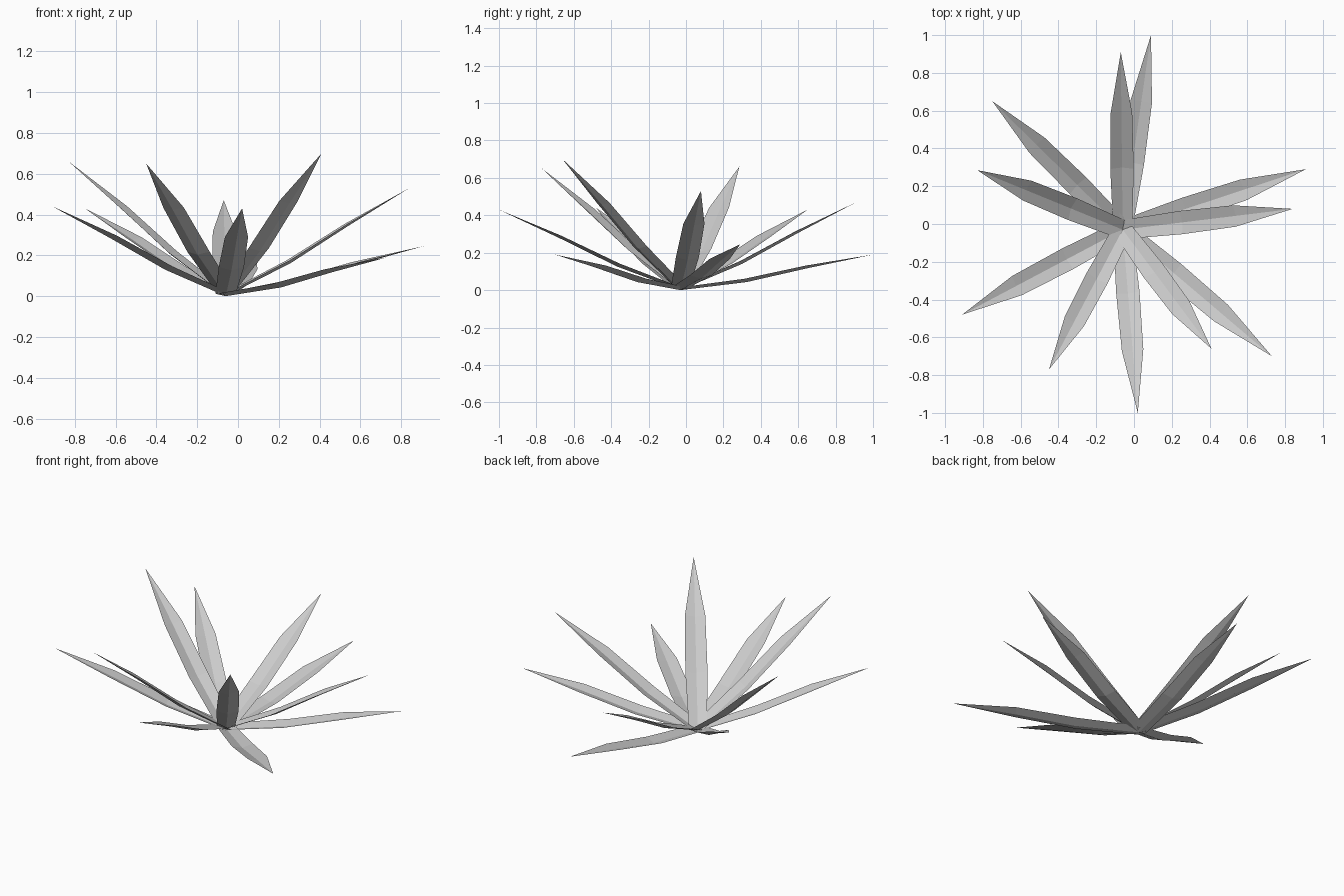
import bpy
from mathutils import Vector

if "Cube" in bpy.data.objects:
    bpy.data.objects.remove(bpy.data.objects["Cube"])

# Shared root of the rosette and the tip of each leaf
ROOT = Vector((-0.06, -0.03, 0.0))
TIPS = [
    (0.09, 1.00, 0.19), (-0.07, 0.91, 0.47), (-0.75, 0.65, 0.43),
    (-0.83, 0.285, 0.66), (-0.91, -0.48, 0.44), (-0.45, -0.77, 0.65),
    (0.02, -1.00, 0.43), (0.41, -0.66, 0.70), (0.73, -0.70, 0.19),
    (0.84, 0.08, 0.53), (0.91, 0.29, 0.245),
]
# Leaf profile: fraction along, half width, fold depth, sag below the straight line
PROFILE = [(0.0, 0.05, 0.014, 0.0), (0.34, 0.062, 0.018, 0.022), (0.66, 0.057, 0.014, 0.008)]


def make_leaf(index, tip):
    """Folded blade: two rows of quads ending in a pointed tip."""
    tip = Vector(tip)
    along = tip - ROOT
    side = Vector((-along.y, along.x, 0)).normalized()
    normal = along.cross(side).normalized()
    verts, faces = [], []
    for t, half, fold, sag in PROFILE:
        mid = ROOT + along * t - normal * sag
        verts += [mid + side * half + normal * fold, mid,
                  mid - side * half + normal * fold]
    verts.append(tip)
    for r in (0, 3):
        for c in (0, 1):
            a = r + c
            faces.append((a, a + 3, a + 4, a + 1))
    faces += [(6, 9, 7), (7, 9, 8)]
    mesh = bpy.data.meshes.new(f"leaf_{index}")
    mesh.from_pydata(verts, [], faces)
    mesh.update()
    obj = bpy.data.objects.new(f"leaf_{index}", mesh)
    bpy.context.collection.objects.link(obj)


# Rosette of leaves
for i, tip in enumerate(TIPS, 1):
    make_leaf(i, tip)
